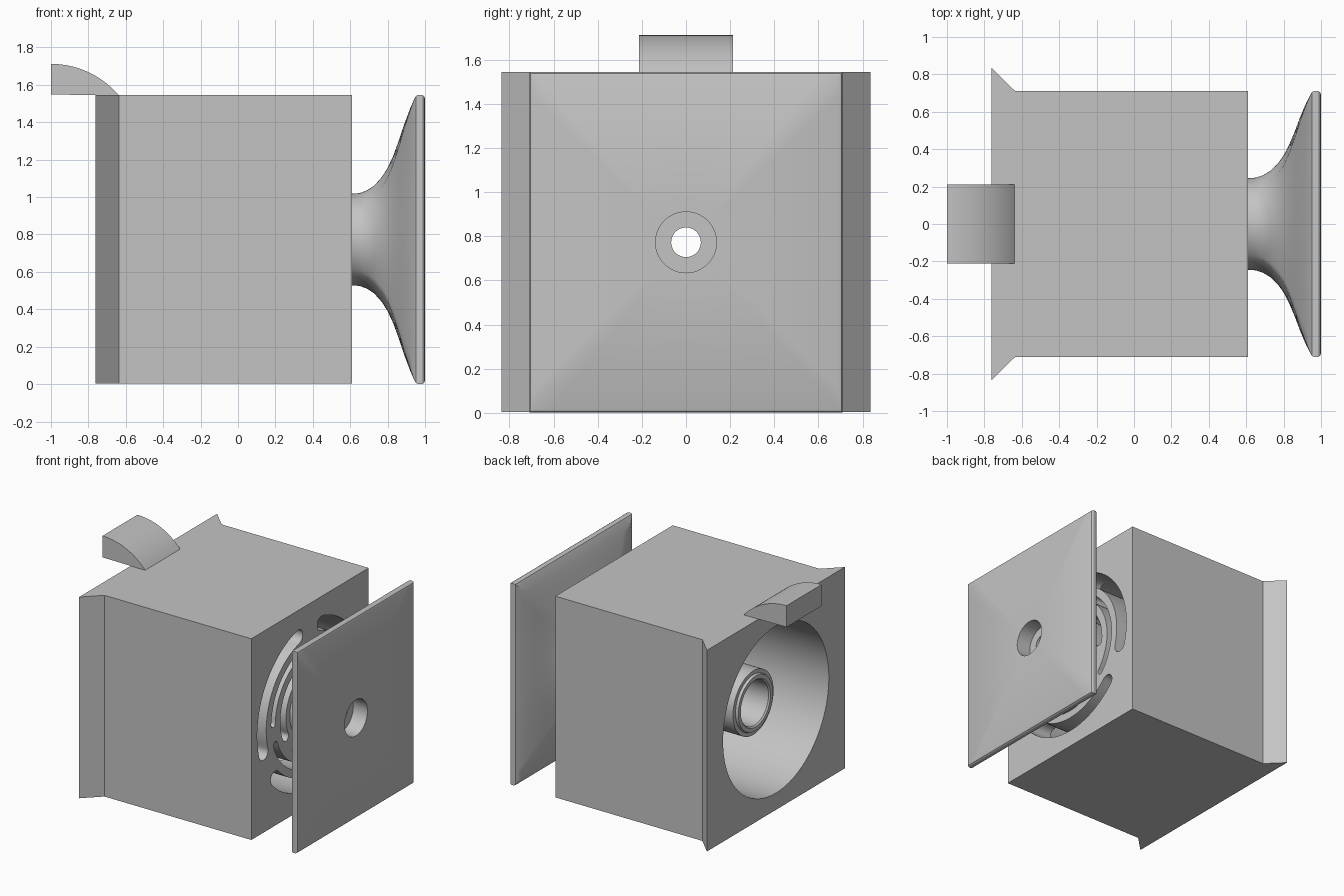
import bpy, bmesh, math

if "Cube" in bpy.data.objects:
    bpy.data.objects.remove(bpy.data.objects["Cube"])

MID_Z = 0.773
HALF_Y, HALF_Z = 0.71, 0.772
BORE_R = 0.64

grey = bpy.data.materials.new("light grey")
grey.use_nodes = True
grey.diffuse_color = (0.55, 0.55, 0.55, 1)
grey.node_tree.nodes["Principled BSDF"].inputs["Base Color"].default_value = (0.55, 0.55, 0.55, 1)


def finish(name, bm):
    bmesh.ops.recalc_face_normals(bm, faces=bm.faces)
    mesh = bpy.data.meshes.new(name)
    bm.to_mesh(mesh)
    bm.free()
    mesh.materials.append(grey)
    obj = bpy.data.objects.new(name, mesh)
    bpy.context.collection.objects.link(obj)
    return obj


def prism(name, outline, offset):
    """Extrude a closed 3D outline along an offset vector."""
    bm = bmesh.new()
    face = bm.faces.new([bm.verts.new(p) for p in outline])
    new = bmesh.ops.extrude_face_region(bm, geom=[face])["geom"]
    bmesh.ops.translate(bm, vec=offset, verts=[v for v in new if isinstance(v, bmesh.types.BMVert)])
    return finish(name, bm)


def smooth(obj, angle=30):
    bpy.ops.object.select_all(action="DESELECT")
    obj.select_set(True)
    bpy.context.view_layer.objects.active = obj
    bpy.ops.object.shade_smooth_by_angle(angle=math.radians(angle))


def polar(x, r, a):
    return (x, r * math.cos(a), MID_Z + r * math.sin(a))


def disc(x, r, n=96):
    return [polar(x, r, 2 * math.pi * i / n) for i in range(n)]


def arc_slot(x, r_in, r_out, start, end, n=28):
    """Outline of a curved slot with rounded ends, angles in degrees."""
    a0, a1 = math.radians(start), math.radians(end)
    mid, half = (r_in + r_out) / 2, (r_out - r_in) / 2
    sweep = [a0 + (a1 - a0) * i / n for i in range(n + 1)]
    pts = [polar(x, r_out, a) for a in sweep]
    for end_a, back, side in ((a1, False, 1), (a0, True, -1)):
        if back:
            pts += [polar(x, r_in, a) for a in reversed(sweep)]
        for i in range(1, 8):
            t = math.pi * i / 8
            radial = mid + side * half * math.cos(t)
            pts.append(polar(x, radial, end_a + side * half * math.sin(t) / mid))
    return pts


def cut(obj, cutters):
    for cutter in cutters:
        cutter.hide_render = True
        mod = obj.modifiers.new("cut", "BOOLEAN")
        mod.operation, mod.solver, mod.object = "DIFFERENCE", "EXACT", cutter
        bpy.context.view_layer.objects.active = obj
        bpy.ops.object.modifier_apply(modifier=mod.name)
        bpy.data.objects.remove(cutter)


# Housing with two splayed flanges at its open end
side = [(0.61, 0.71), (-0.635, 0.71), (-0.762, 0.835)]
plan = side + [(x, -y) for x, y in reversed(side)]
housing = prism("housing", [(x, y, 0.004) for x, y in plan], (0, 0, 1.541))

# Large bore, leaving a web that is slotted into a three-armed spring
cutters = [prism("bore_cutter", disc(-0.9, BORE_R), (1.3, 0, 0)),
           prism("stem_cutter", disc(0.2, 0.24), (0.6, 0, 0))]
for joint in (90, 210, 330):
    for r_in, r_out, start, end in ((0.53, 0.639, 14, 106),
                                    (0.42, 0.47, -10, 88),
                                    (0.29, 0.36, 25, 115)):
        outline = arc_slot(0.3, r_in, r_out, joint + start, joint + end)
        cutters.append(prism("slot_cutter", outline, (0.5, 0, 0)))
cut(housing, cutters)
smooth(housing)

# Hooked catch above the open end
radius, count = 0.475, 20
span = math.asin(0.362 / radius)
catch_outline = [(-1, -0.212, 1.548)]
for i in range(count + 1):
    a = span * i / count
    catch_outline.append((-1 + radius * math.sin(a), -0.212, 1.712 - radius * (1 - math.cos(a))))
smooth(prism("catch", catch_outline, (0, 0.424, 0)))

# Push button: hollow stem flaring into a square plate, lofted ring by ring
SEG = 96


def ring(x, radius, square=0.0, inset=0.0):
    pts = []
    for i in range(SEG):
        a = 2 * math.pi * i / SEG
        c, s = math.cos(a), math.sin(a)
        m = max(abs(c), abs(s))
        y = radius * c * (1 - square) + (HALF_Y - inset) * c / m * square
        z = radius * s * (1 - square) + (HALF_Z - inset) * s / m * square
        pts.append((x, y, MID_Z + z))
    return pts


STEM_R = 0.245
rings = [ring(-0.57, STEM_R), ring(0.61, STEM_R)]
flare = [(0.65, 0.248), (0.69, 0.263), (0.73, 0.29), (0.77, 0.335), (0.8, 0.383),
         (0.83, 0.448), (0.86, 0.53), (0.89, 0.62), (0.92, 0.7)]
for x, half in flare:
    rings.append(ring(x, STEM_R, (half - STEM_R) / (HALF_Z - STEM_R)))
for x, inset in ((0.945, 0.015), (0.952, 0.004), (0.962, 0), (0.985, 0), (0.995, 0.006), (1.0, 0.018)):
    rings.append(ring(x, STEM_R, 1, inset))
# Counterbored hole, narrow passage, wide stem bore and stepped stem end
for x, r in ((1.0, 0.138), (0.88, 0.138), (0.88, 0.067), (0.8, 0.067), (0.8, 0.17),
             (-0.58, 0.17), (-0.59, 0.18), (-0.59, 0.21), (-0.57, 0.215)):
    rings.append(ring(x, r))

bm = bmesh.new()
loops = [[bm.verts.new(p) for p in pts] for pts in rings]
for k, lower in enumerate(loops):
    upper = loops[(k + 1) % len(loops)]
    for i in range(SEG):
        j = (i + 1) % SEG
        bm.faces.new((lower[i], lower[j], upper[j], upper[i]))
smooth(finish("push_button", bm))
